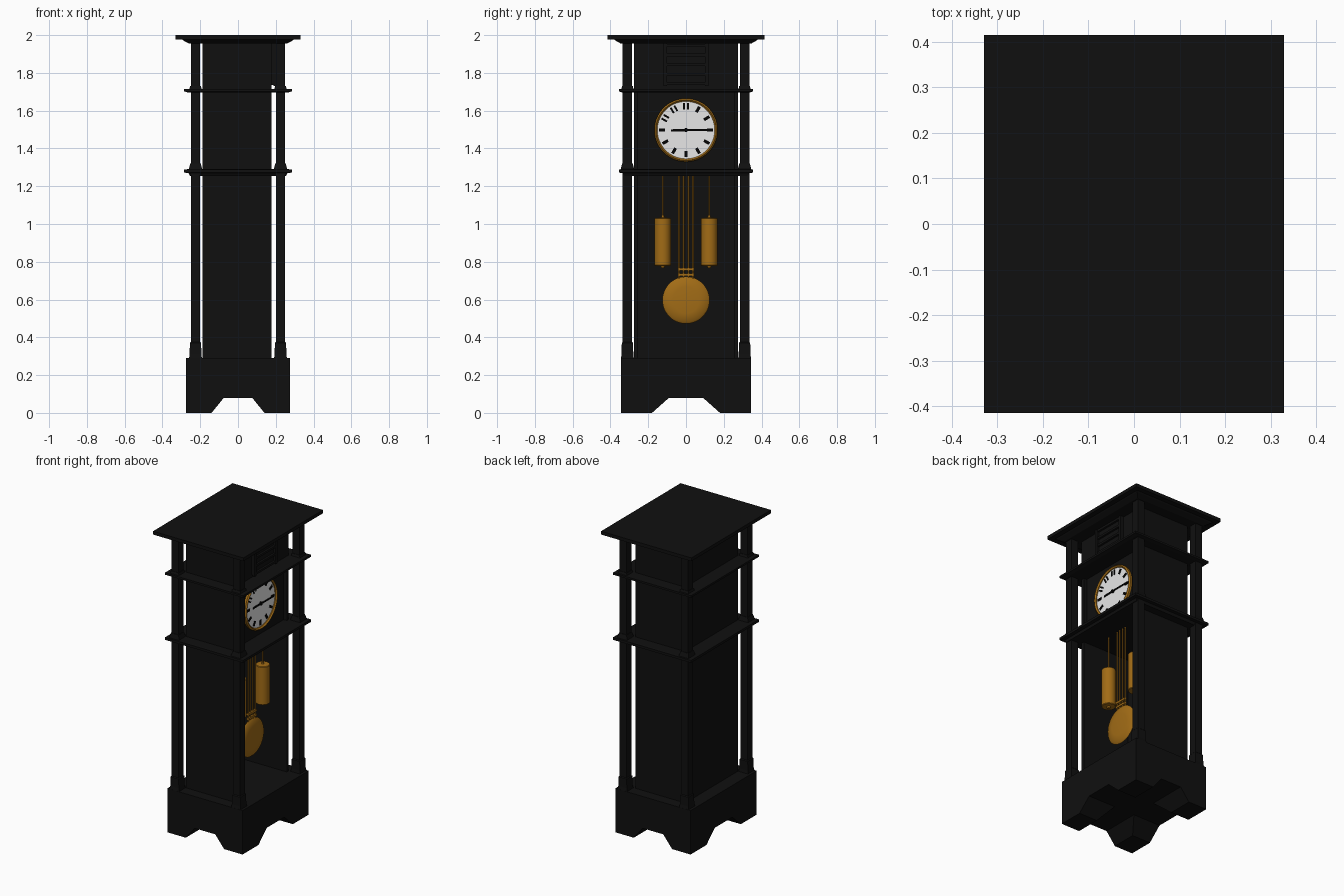
import bpy, bmesh, math
from mathutils import Matrix

if "Cube" in bpy.data.objects:
    bpy.data.objects.remove(bpy.data.objects["Cube"])


def material(name, rgb):
    m = bpy.data.materials.new(name)
    m.diffuse_color = (*rgb, 1)
    m.use_nodes = True
    m.node_tree.nodes["Principled BSDF"].inputs["Base Color"].default_value = m.diffuse_color
    return m


BLACK = material("black_wood", (0.005, 0.005, 0.005))
GOLD = material("brass", (0.36, 0.15, 0.008))
WHITE = material("dial_white", (0.82, 0.82, 0.82))
INK = material("ink", (0.001, 0.001, 0.001))


def finish(name, bm, mat, smooth=False):
    bmesh.ops.recalc_face_normals(bm, faces=bm.faces)
    me = bpy.data.meshes.new(name)
    bm.to_mesh(me)
    bm.free()
    ob = bpy.data.objects.new(name, me)
    bpy.context.collection.objects.link(ob)
    me.materials.append(mat)
    if smooth:
        bpy.ops.object.select_all(action='DESELECT')
        ob.select_set(True)
        bpy.context.view_layer.objects.active = ob
        bpy.ops.object.shade_smooth_by_angle(angle=math.radians(35))
    return ob


def loft(name, sections, mat=BLACK):
    """Stack of rectangles (x0, x1, y0, y1, z) skinned into a solid."""
    bm = bmesh.new()
    rings = []
    for x0, x1, y0, y1, z in sections:
        rings.append([bm.verts.new(p) for p in
                      ((x0, y0, z), (x1, y0, z), (x1, y1, z), (x0, y1, z))])
    for a, b in zip(rings, rings[1:]):
        for i in range(4):
            j = (i + 1) % 4
            bm.faces.new((a[i], a[j], b[j], b[i]))
    bm.faces.new(rings[0])
    bm.faces.new(rings[-1])
    return finish(name, bm, mat)


def box(name, x0, x1, y0, y1, z0, z1, mat=BLACK):
    return loft(name, [(x0, x1, y0, y1, z0), (x0, x1, y0, y1, z1)], mat)


def slab(name, profile):
    """Centred moulding from (half x, half y, z) steps."""
    return loft(name, [(-a, a, -b, b, z) for a, b, z in profile])


def lathe(name, profile, centre, axis, mat, n=40, closed=False):
    """Revolve (radius, offset) points about the x or z axis."""
    bm = bmesh.new()
    rings = []
    for r, h in profile:
        ring = []
        for i in range(n):
            t = 2 * math.pi * i / n
            u, v = r * math.cos(t), r * math.sin(t)
            p = (h, u, v) if axis == 'x' else (u, v, h)
            ring.append(bm.verts.new([c + q for c, q in zip(centre, p)]))
        rings.append(ring)
    pairs = list(zip(rings, rings[1:]))
    if closed:
        pairs.append((rings[-1], rings[0]))
    for a, b in pairs:
        for i in range(n):
            j = (i + 1) % n
            bm.faces.new((a[i], a[j], b[j], b[i]))
    if not closed:
        bm.faces.new(rings[0])
        bm.faces.new(rings[-1])
    return finish(name, bm, mat, True)


# Base block on four bracket feet
box("base_block", -0.275, 0.275, -0.345, 0.345, 0.08, 0.29)
for sx in (-1, 1):
    for sy in (-1, 1):
        loft("foot", [(sx * 0.14, sx * 0.275, sy * 0.18, sy * 0.345, 0),
                      (sx * 0.075, sx * 0.275, sy * 0.09, sy * 0.345, 0.08)])

# Case: back, sides, and closed upper part; lower part is open towards +x
box("case_back", -0.187, -0.167, -0.275, 0.275, 0.29, 1.965)
for s in (-1, 1):
    box("case_side", -0.167, 0.178, s * 0.255, s * 0.275, 0.29, 1.965)
box("dial_panel", -0.167, 0.155, -0.255, 0.255, 1.26, 1.70)
box("upper_case", -0.167, 0.178, -0.255, 0.255, 1.70, 1.965)

# Ledges and roof mouldings
slab("lower_ledge", [(0.255, 0.325, 1.255), (0.262, 0.335, 1.27), (0.285, 0.355, 1.272),
                     (0.285, 0.355, 1.288), (0.27, 0.34, 1.29)])
slab("upper_ledge", [(0.262, 0.335, 1.695), (0.285, 0.355, 1.702),
                     (0.285, 0.355, 1.715)])
slab("roof_moulding", [(0.26, 0.345, 1.955), (0.29, 0.375, 1.972), (0.30, 0.385, 1.98)])
slab("roof", [(0.33, 0.415, 1.978), (0.33, 0.415, 2.0)])

# Corner posts with feet and collars
for sx in (-1, 1):
    for sy in (-1, 1):
        def sq(h, z, cx=sx * 0.225, cy=sy * 0.31):
            return (cx - h, cx + h, cy - h, cy + h, z)
        loft("corner_post", [sq(0.034, 0.29), sq(0.031, 0.31), sq(0.03, 0.37), sq(0.025, 0.375),
                             sq(0.025, 1.96)])
        loft("post_collar", [sq(0.036, 1.288), sq(0.033, 1.30), sq(0.028, 1.32)])
        loft("top_collar", [sq(0.033, 1.713), sq(0.028, 1.73)])

# Grille on the upper front
box("grille_panel", 0.178, 0.19, -0.115, 0.115, 1.735, 1.955)
for s in (-1, 1):
    box("grille_stile", 0.188, 0.205, s * 0.1, s * 0.118, 1.73, 1.955)
for i in range(5):
    z = 1.735 + i * 0.051
    box("grille_slat", 0.188, 0.203, -0.1, 0.1, z, z + 0.014)

# Dial, bezel, hour marks and hands
CZ = 1.497
lathe("dial", [(0.158, 0), (0.158, 0.008)], (0.155, 0, CZ), 'x', WHITE, 64)
lathe("dial_bezel", [(0.168, 0), (0.168, 0.014), (0.16, 0.022), (0.152, 0.014), (0.152, 0)],
      (0.155, 0, CZ), 'x', GOLD, 64, True)


def dial_bar(name, angle, r0, r1, w, side=0.0, x=0.163):
    """Thin radial bar; angle runs clockwise from the top."""
    ob = box(name, x, x + 0.003, side - w, side + w, r0, r1, INK)
    ob.data.transform(Matrix.Translation((0, 0, CZ)) @ Matrix.Rotation(-angle, 4, 'X'))


for h in range(12):
    a = h * math.pi / 6
    for side in ((-0.011, 0.011) if h in (0, 10, 11) else (0,)):
        dial_bar("hour_mark", a, 0.11, 0.143, 0.005 if side else 0.008, side)
dial_bar("minute_hand", math.pi / 2, -0.02, 0.135, 0.005, x=0.168)
dial_bar("hour_hand", -math.pi / 2 - 0.02, -0.02, 0.08, 0.006, x=0.166)
lathe("hand_hub", [(0.011, 0), (0.011, 0.01)], (0.163, 0, CZ), 'x', INK, 16)

# Pendulum: rods, cross bars and bob
PX = 0.10
for y in (-0.037, -0.013, 0.013, 0.037):
    lathe("pendulum_rod", [(0.0045, 0.71), (0.0045, 1.26)], (PX, y, 0), 'z', GOLD, 10)
for z in (0.725, 0.755):
    box("pendulum_bar", PX - 0.008, PX + 0.008, -0.042, 0.042, z, z + 0.013, GOLD)
lathe("pendulum_bob", [(0.07, -0.016), (0.115, -0.009), (0.125, 0), (0.115, 0.009), (0.07, 0.016)],
      (PX, 0, 0.597), 'x', GOLD, 48)

# Hanging weights
for s in (-1, 1):
    c = (PX - 0.005, s * 0.123, 0)
    lathe("weight", [(0.008, 0.768), (0.012, 0.777), (0.04, 0.778), (0.043, 0.782), (0.043, 1.028),
                     (0.04, 1.032), (0.008, 1.034), (0.008, 1.045)], c, 'z', GOLD, 32)
    lathe("weight_cable", [(0.0045, 1.04), (0.0045, 1.26)], c, 'z', GOLD, 10)
